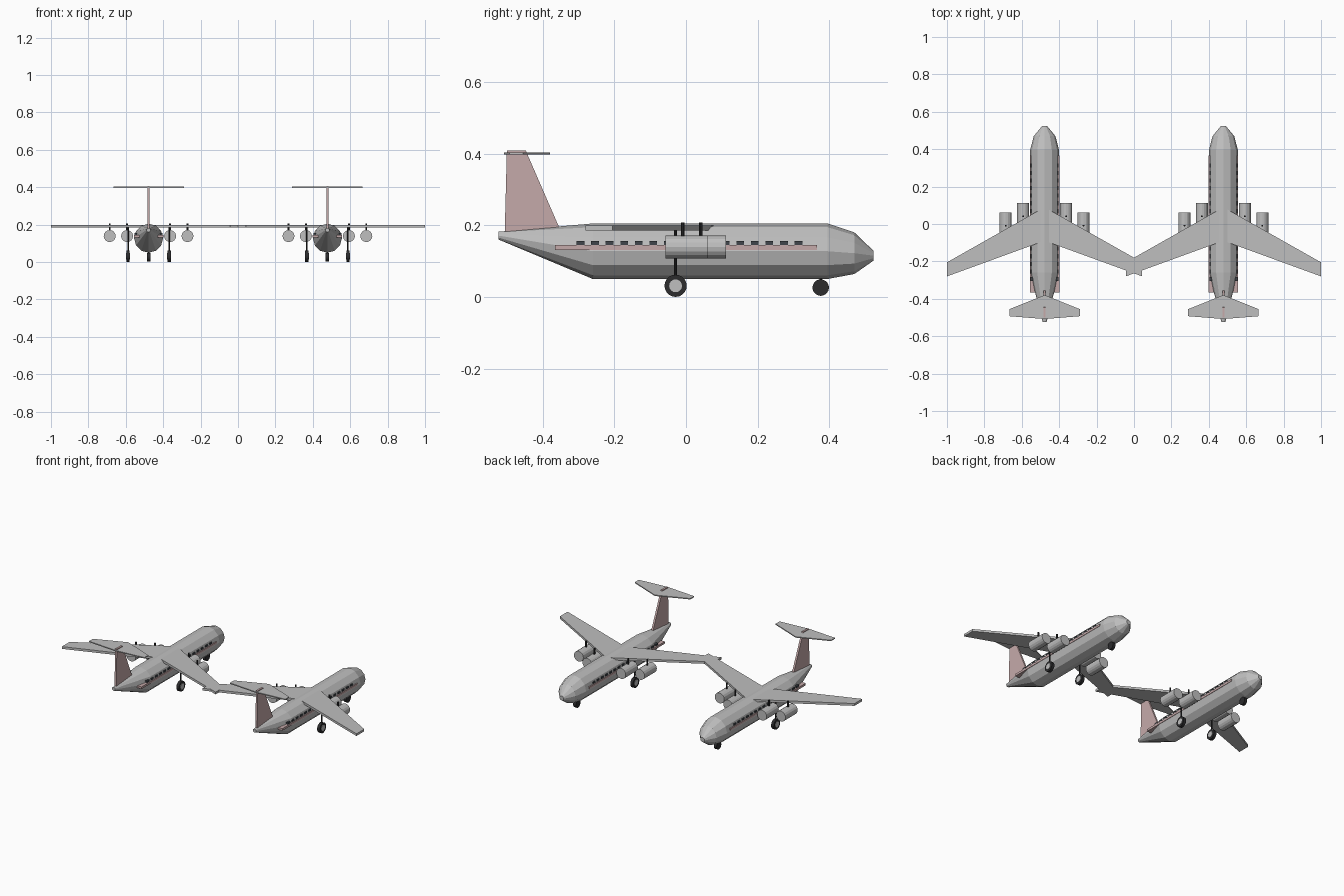
import bpy, bmesh, math
from mathutils import Matrix, Vector

cube = bpy.data.objects.get("Cube")
if cube:
    bpy.data.objects.remove(cube, do_unlink=True)


def material(name, rgb):
    m = bpy.data.materials.new(name)
    m.use_nodes = True
    m.diffuse_color = (*rgb, 1)
    m.node_tree.nodes["Principled BSDF"].inputs["Base Color"].default_value = (*rgb, 1)
    return m


GREY = material("light grey", (0.52, 0.52, 0.52))
PINK = material("dusty pink", (0.56, 0.40, 0.40))
BLACK = material("tyre black", (0.025, 0.025, 0.027))
GLASS = material("window dark", (0.05, 0.06, 0.07))


def finish(bm, name, mat):
    bmesh.ops.recalc_face_normals(bm, faces=bm.faces)
    mesh = bpy.data.meshes.new(name)
    bm.to_mesh(mesh)
    bm.free()
    mesh.materials.append(mat)
    obj = bpy.data.objects.new(name, mesh)
    bpy.context.collection.objects.link(obj)
    return obj


def box(bm, centre, size):
    bmesh.ops.create_cube(bm, matrix=Matrix.Translation(centre) @ Matrix.Diagonal((*size, 1)))


def cylinder(bm, centre, r, length, axis, sides=16):
    turn = Vector((0, 0, 1)).rotation_difference(Vector(axis)).to_matrix().to_4x4()
    bmesh.ops.create_cone(bm, cap_ends=True, segments=sides, radius1=r, radius2=r,
                          depth=length, matrix=Matrix.Translation(centre) @ turn)


def prism(bm, points, shift):
    face = bm.faces.new([bm.verts.new(p) for p in points])
    new = bmesh.ops.extrude_face_region(bm, geom=[face])["geom"]
    bmesh.ops.translate(bm, vec=shift, verts=[v for v in new if isinstance(v, bmesh.types.BMVert)])


def flat_surface(cx, name, root, tip, span, z, thick):
    """Swept pair of panels; root and tip are (leading, trailing) y values."""
    bm = bmesh.new()
    outline = [(0, root[0]), (span, tip[0]), (span, tip[1]), (0, root[1]),
               (-span, tip[1]), (-span, tip[0])]
    prism(bm, [(cx + x, y, z) for x, y in outline], (0, 0, thick))
    bmesh.ops.triangulate(bm, faces=[f for f in bm.faces if len(f.verts) > 4])
    finish(bm, name, GREY)


def fuselage(cx, name):
    # (y, centre height, radius) from tail to nose
    stations = [(-0.523, 0.171, 0.011), (-0.26, 0.1275, 0.0775), (0.395, 0.1275, 0.0775),
                (0.47, 0.122, 0.058), (0.523, 0.115, 0.014)]
    bm = bmesh.new()
    rings = []
    for y, z, r in stations:
        angles = [math.tau * i / 12 for i in range(12)]
        rings.append([bm.verts.new((cx + r * math.cos(a), y, z + r * math.sin(a))) for a in angles])
    for a, b in zip(rings, rings[1:]):
        for i in range(12):
            j = (i + 1) % 12
            bm.faces.new((a[i], a[j], b[j], b[i]))
    bm.faces.new(rings[0])
    bm.faces.new(rings[-1])
    finish(bm, name, GREY)


def aeroplane(cx, tag):
    fuselage(cx, tag + "_fuselage")
    flat_surface(cx, tag + "_wings", (0.09, -0.09), (-0.205, -0.28), 0.522, 0.185, 0.014)
    flat_surface(cx, tag + "_tailplane", (-0.38, -0.508), (-0.455, -0.493), 0.188, 0.397, 0.006)

    # Tail fin
    bm = bmesh.new()
    profile = [(-0.506, 0.175), (-0.5, 0.408), (-0.447, 0.408), (-0.35, 0.185)]
    prism(bm, [(cx - 0.006, y, z) for y, z in profile], (0.012, 0, 0))
    finish(bm, tag + "_tail_fin", PINK)

    # Side stripe and window rows pass through the hull
    bm = bmesh.new()
    box(bm, (cx, 0, 0.138), (0.158, 0.73, 0.013))
    finish(bm, tag + "_stripe", PINK)
    bm = bmesh.new()
    for i in range(16):
        box(bm, (cx, -0.294 + 0.0405 * i, 0.151), (0.15, 0.022, 0.011))
    finish(bm, tag + "_windows", GLASS)

    # Engines, pylons and main gear on both sides
    engines, pylons, struts, tyres, hubs = [bmesh.new() for _ in range(5)]
    for side in (-1, 1):
        for offset, y in ((0.208, 0.002), (0.115, 0.052)):
            x = cx + side * offset
            cylinder(engines, (x, y, 0.139), 0.032, 0.118, (0, 1, 0))
            cylinder(pylons, (x, y - 0.011, 0.185), 0.005, 0.044, (0, 0, 1), 8)
        x = cx + side * 0.11
        cylinder(struts, (x, -0.029, 0.11), 0.004, 0.16, (0, 0, 1), 8)
        cylinder(tyres, (x, -0.029, 0.031), 0.031, 0.018, (1, 0, 0), 20)
        cylinder(hubs, (x, -0.029, 0.031), 0.018, 0.021, (1, 0, 0))
    # Nose gear
    cylinder(struts, (cx, 0.376, 0.045), 0.004, 0.04, (0, 0, 1), 8)
    cylinder(tyres, (cx, 0.376, 0.026), 0.023, 0.018, (1, 0, 0), 20)
    finish(engines, tag + "_engines", GREY)
    finish(pylons, tag + "_pylons", BLACK)
    finish(struts, tag + "_gear_struts", BLACK)
    finish(tyres, tag + "_tyres", BLACK)
    finish(hubs, tag + "_wheel_hubs", GREY)


for centre, label in ((-0.478, "right_plane"), (0.478, "left_plane")):
    aeroplane(centre, label)
